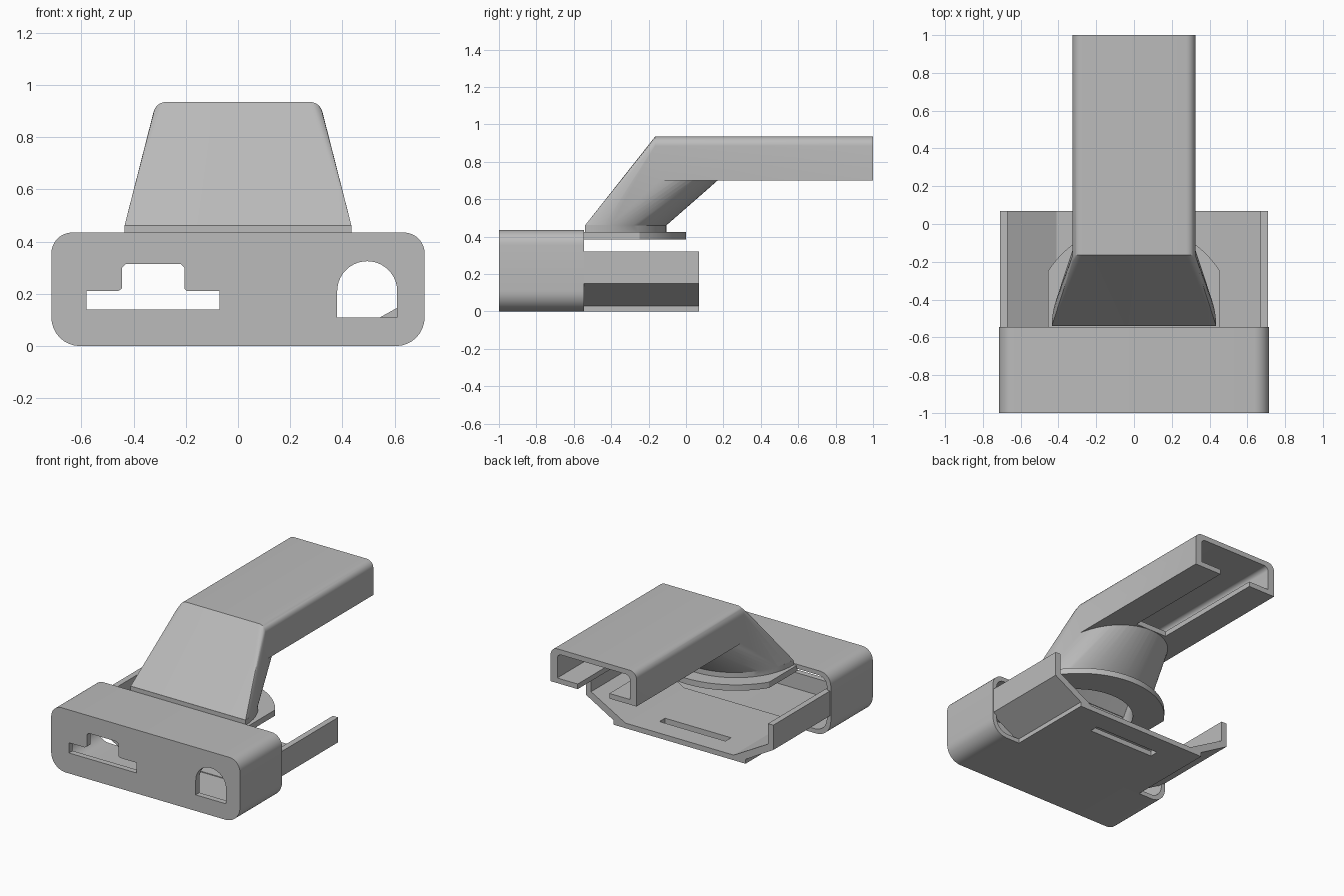
import bpy, bmesh
from math import sin, cos, pi, radians

cube = bpy.data.objects.get("Cube")
if cube:
    bpy.data.objects.remove(cube, do_unlink=True)

grey = bpy.data.materials.new("plain grey")
grey.use_nodes = True
grey.diffuse_color = (0.5, 0.5, 0.5, 1)
grey.node_tree.nodes["Principled BSDF"].inputs["Base Color"].default_value = (0.5, 0.5, 0.5, 1)


def finish(name, bm):
    bmesh.ops.recalc_face_normals(bm, faces=bm.faces[:])
    mesh = bpy.data.meshes.new(name)
    bm.to_mesh(mesh)
    bm.free()
    mesh.materials.append(grey)
    ob = bpy.data.objects.new(name, mesh)
    bpy.context.collection.objects.link(ob)
    return ob


def prism(name, outline, axis, start, end):
    """Extrude a 2D outline along y (outline in x, z) or z (outline in x, y)."""
    bm = bmesh.new()
    place = (lambda a, b, t: (a, t, b)) if axis == "y" else (lambda a, b, t: (a, b, t))
    lower = [bm.verts.new(place(a, b, start)) for a, b in outline]
    upper = [bm.verts.new(place(a, b, end)) for a, b in outline]
    bm.faces.new(lower)
    bm.faces.new(upper)
    n = len(outline)
    for i in range(n):
        j = (i + 1) % n
        bm.faces.new((lower[i], lower[j], upper[j], upper[i]))
    return finish(name, bm)


def hull(name, points):
    bm = bmesh.new()
    for p in points:
        bm.verts.new(p)
    result = bmesh.ops.convex_hull(bm, input=bm.verts[:])
    loose = {g for g in result["geom_interior"] + result["geom_unused"]
             if isinstance(g, bmesh.types.BMVert)}
    bmesh.ops.delete(bm, geom=list(loose), context="VERTS")
    bmesh.ops.dissolve_limit(bm, angle_limit=radians(0.5), verts=bm.verts[:], edges=bm.edges[:])
    return finish(name, bm)


def combine(target, others, operation):
    for other in others:
        mod = target.modifiers.new("combine", "BOOLEAN")
        mod.operation, mod.solver, mod.object = operation, "EXACT", other
        bpy.context.view_layer.update()
        graph = bpy.context.evaluated_depsgraph_get()
        mesh = bpy.data.meshes.new_from_object(target.evaluated_get(graph))
        target.modifiers.clear()
        target.data = mesh
        bpy.data.objects.remove(other, do_unlink=True)


def arc(cx, cy, rx, ry, a0, a1, steps):
    return [(cx + rx * cos(radians(a0 + (a1 - a0) * i / steps)),
             cy + ry * sin(radians(a0 + (a1 - a0) * i / steps))) for i in range(steps + 1)]


def rounded(half, low, high, top, bottom):
    """Symmetric rectangle; top and bottom corner radii may differ."""
    pts = arc(half - top, high - top, top, top, 0, 90, 8)
    pts += arc(top - half, high - top, top, top, 90, 180, 8)
    if bottom:
        pts += arc(bottom - half, low + bottom, bottom, bottom, 180, 270, 8)
        pts += arc(half - bottom, low + bottom, bottom, bottom, 270, 360, 8)
    else:
        pts += [(-half, low), (half, low)]
    return pts


# Housing shell, open at the back
FRONT, BACK = -1.0, -0.545
housing = prism("housing", rounded(0.715, 0, 0.435, 0.08, 0.11), "y", FRONT, BACK)
cavity = prism("cavity", rounded(0.685, 0.03, 0.405, 0.06, 0.09), "y", FRONT + 0.04, 0)
plug = prism("plug_hole", [(-0.58, 0.14), (-0.07, 0.14), (-0.07, 0.21), (-0.195, 0.21),
                           (-0.205, 0.22), (-0.205, 0.3), (-0.22, 0.315), (-0.43, 0.315),
                           (-0.445, 0.3), (-0.445, 0.22), (-0.46, 0.21), (-0.58, 0.21)],
             "y", FRONT - 0.1, FRONT + 0.1)
arch = prism("arch_hole", [(0.38, 0.11), (0.61, 0.11)] + arc(0.495, 0.21, 0.115, 0.115, 0, 180, 20),
             "y", FRONT - 0.1, FRONT + 0.1)
combine(housing, [cavity, plug, arch], "DIFFERENCE")

# Tray: folded floor with sloped sides and a strap slot
side = [(0.5, 0), (0.5, 0.03), (0.71, 0.15), (0.71, 0.32), (0.67, 0.32), (0.67, 0.18), (0.41, 0.035)]
tray = prism("tray", side + [(-x, z) for x, z in reversed(side)], "y", BACK - 0.02, 0.07)
slot = prism("strap_slot", [(-0.25, -0.13), (0.25, -0.13), (0.25, -0.07), (-0.25, -0.07)], "z", -0.1, 0.1)
combine(tray, [slot], "DIFFERENCE")

# Nozzle: flange, neck, slanted transition and flat spout
CY = -0.54
flange_arc = [(max(-0.455, min(0.455, x)), y) for x, y in arc(0, CY, 0.54, 0.54, 32.6, 147.4, 40)]
nozzle = prism("nozzle", flange_arc + [(-0.455, BACK - 0.01), (0.455, BACK - 0.01)], "z", 0.385, 0.425)
half_disc = arc(0, CY, 0.435, 0.435, 0, 180, 40)
neck = prism("neck", half_disc, "z", 0.4, 0.461)
spout_outline = rounded(0.325, 0.70, 0.935, 0.05, 0)
spout = prism("spout", spout_outline, "y", -0.165, 1.0)
transition = hull("transition",
                  [(x, y, 0.46) for x, y in half_disc]
                  + [(x, -0.165, z) for x, z in spout_outline]
                  + [(s * 0.325, -0.2, z) for s in (-1, 1) for z in (0.70, 0.885)]
                  + [(x, y, 0.701) for x, y in arc(0, -0.2, 0.324, 0.37, 0, 180, 32)])
combine(nozzle, [neck, spout, transition], "UNION")

# Air passage through the nozzle and the open rail under the spout
inner_outline = rounded(0.275, 0.735, 0.9, 0.03, 0)
inner_disc = arc(0, -0.5, 0.33, 0.29, 0, 180, 32)
throat = hull("throat",
              [(x, y, 0.47) for x, y in inner_disc]
              + [(x, -0.14, z) for x, z in inner_outline]
              + [(x, y, 0.74) for x, y in arc(0, -0.17, 0.27, 0.27, 0, 180, 32)])
inlet = prism("inlet", inner_disc, "z", 0.3, 0.475)
duct = prism("duct", inner_outline, "y", -0.135, 1.1)
rail = prism("rail_gap", [(-0.12, 0.6), (0.12, 0.6), (0.12, 0.75), (-0.12, 0.75)], "y", 0.17, 1.1)
combine(nozzle, [inlet, throat, duct, rail], "DIFFERENCE")

# Smooth rounded surfaces while keeping hard edges
bpy.ops.object.select_all(action="DESELECT")
for ob in (housing, tray, nozzle):
    ob.select_set(True)
    bpy.context.view_layer.objects.active = ob
bpy.ops.object.shade_smooth_by_angle(angle=radians(25))
